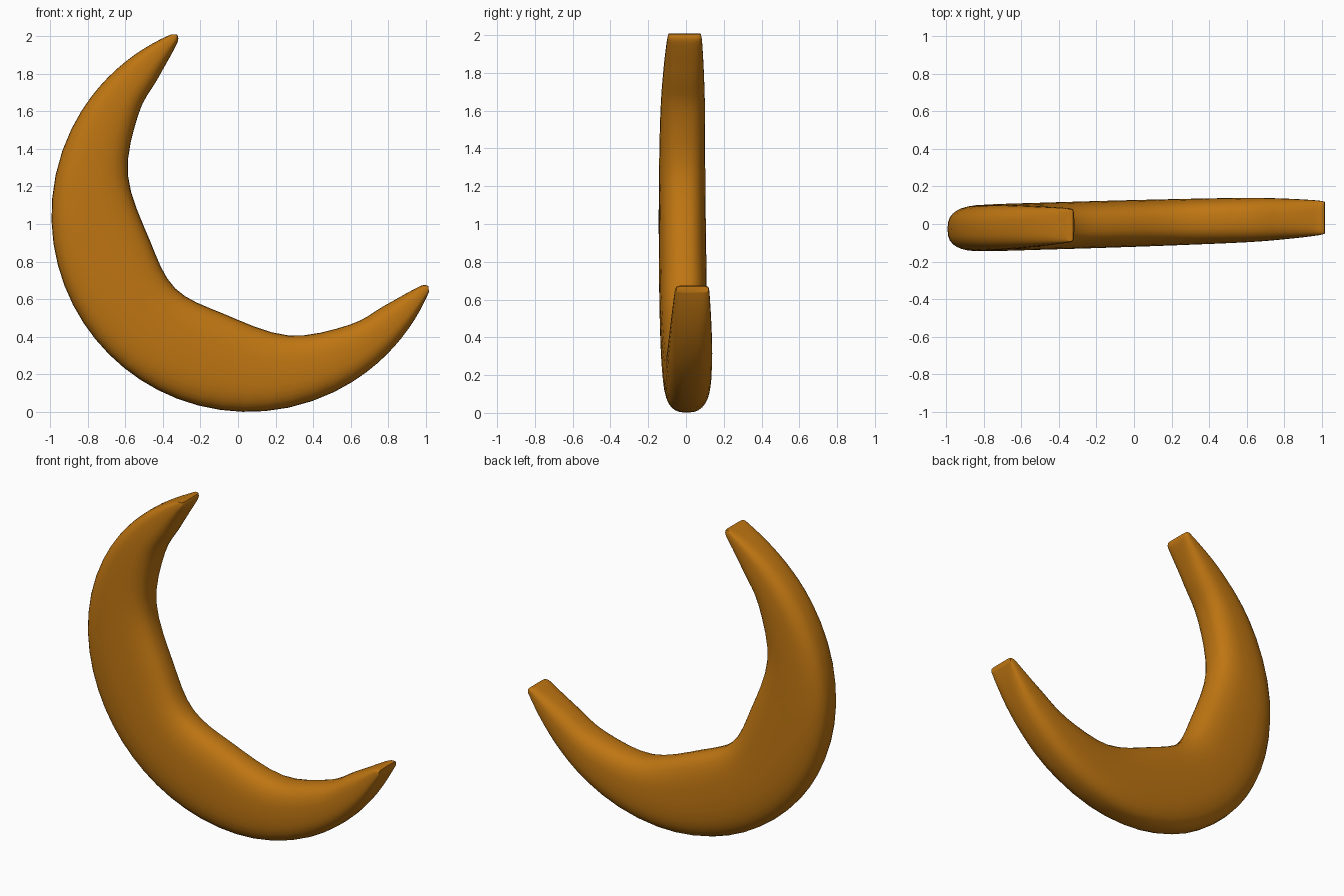
import bpy, bmesh, math
from mathutils import Vector

cube = bpy.data.objects.get("Cube")
if cube:
    bpy.data.objects.remove(cube, do_unlink=True)

RADIUS = 1.045                       # outer arc
CENTRE = Vector((0.053, 0.003, 1.046))
OPEN = Vector((1, 0, 1)).normalized()    # direction the crescent opens towards
SIDE = Vector((1, 0, -1)).normalized()   # direction of one horn
YAW = 0.03
RING = 32
STEPS = 4

# Half crescent: outer angle, inner edge (open, side), half thickness, squareness
half = [Vector(r) for r in (
    (0, -0.548, 0, 0.125, 2.7),
    (24, -0.463, 0.275, 0.125, 2.7),
    (50, -0.300, 0.603, 0.123, 2.7),
    (77, -0.030, 0.793, 0.118, 2.7),
    (93, 0.171, 0.852, 0.108, 2.8),
    (106, 0.340, 0.900, 0.096, 3.2),
    (110.5, 0.396, 0.921, 0.090, 4),
    (112, 0.413, 0.945, 0.085, 5),
)]


def flip(row):
    return Vector((-row[0], row[1], -row[2], row[3], row[4]))


def spline(rows):
    """Smooth rows through the given ones."""
    pts = [rows[0]] + rows + [rows[-1]]
    out = []
    for a, b, c, d in zip(pts, pts[1:], pts[2:], pts[3:]):
        for i in range(STEPS):
            t = i / STEPS
            out.append(0.5 * (2 * b + (c - a) * t + (2 * a - 5 * b + 4 * c - d) * t ** 2
                              + (3 * b - a - 3 * c + d) * t ** 3))
    return out + [rows[-1]]


def rounded(value, power):
    return math.copysign(abs(value) ** (2 / power), value)


# Loft rounded cross-sections from horn to horn
rows = spline([flip(r) for r in reversed(half[1:])] + half)
bm = bmesh.new()
rings = []
for angle, iu, iv, thick, power in rows:
    a = math.radians(angle)
    outer = CENTRE + RADIUS * (SIDE * math.sin(a) - OPEN * math.cos(a))
    inner = CENTRE + OPEN * iu + SIDE * iv
    mid, reach = (outer + inner) / 2, (outer - inner) / 2
    ring = []
    for k in range(RING):
        s = math.tau * k / RING
        p = mid + reach * rounded(math.cos(s), power)
        p.y += thick * rounded(math.sin(s), power) + YAW * p.x
        ring.append(bm.verts.new(p))
    rings.append(ring)
for r, q in zip(rings, rings[1:]):
    for k in range(RING):
        n = (k + 1) % RING
        bm.faces.new((r[k], r[n], q[n], q[k]))
bm.faces.new(rings[0])
bm.faces.new(rings[-1])
bmesh.ops.recalc_face_normals(bm, faces=bm.faces)

mesh = bpy.data.meshes.new("crescent")
bm.to_mesh(mesh)
bm.free()
crescent = bpy.data.objects.new("crescent", mesh)
bpy.context.collection.objects.link(crescent)

# Golden brown colour
colour = (0.52, 0.18, 0.006, 1)
mat = bpy.data.materials.new("golden_brown")
mat.use_nodes = True
mat.diffuse_color = colour
bsdf = next(n for n in mat.node_tree.nodes if n.type == 'BSDF_PRINCIPLED')
bsdf.inputs["Base Color"].default_value = colour
mesh.materials.append(mat)

bpy.ops.object.select_all(action='DESELECT')
crescent.select_set(True)
bpy.context.view_layer.objects.active = crescent
bpy.ops.object.shade_smooth_by_angle(angle=math.radians(50))
